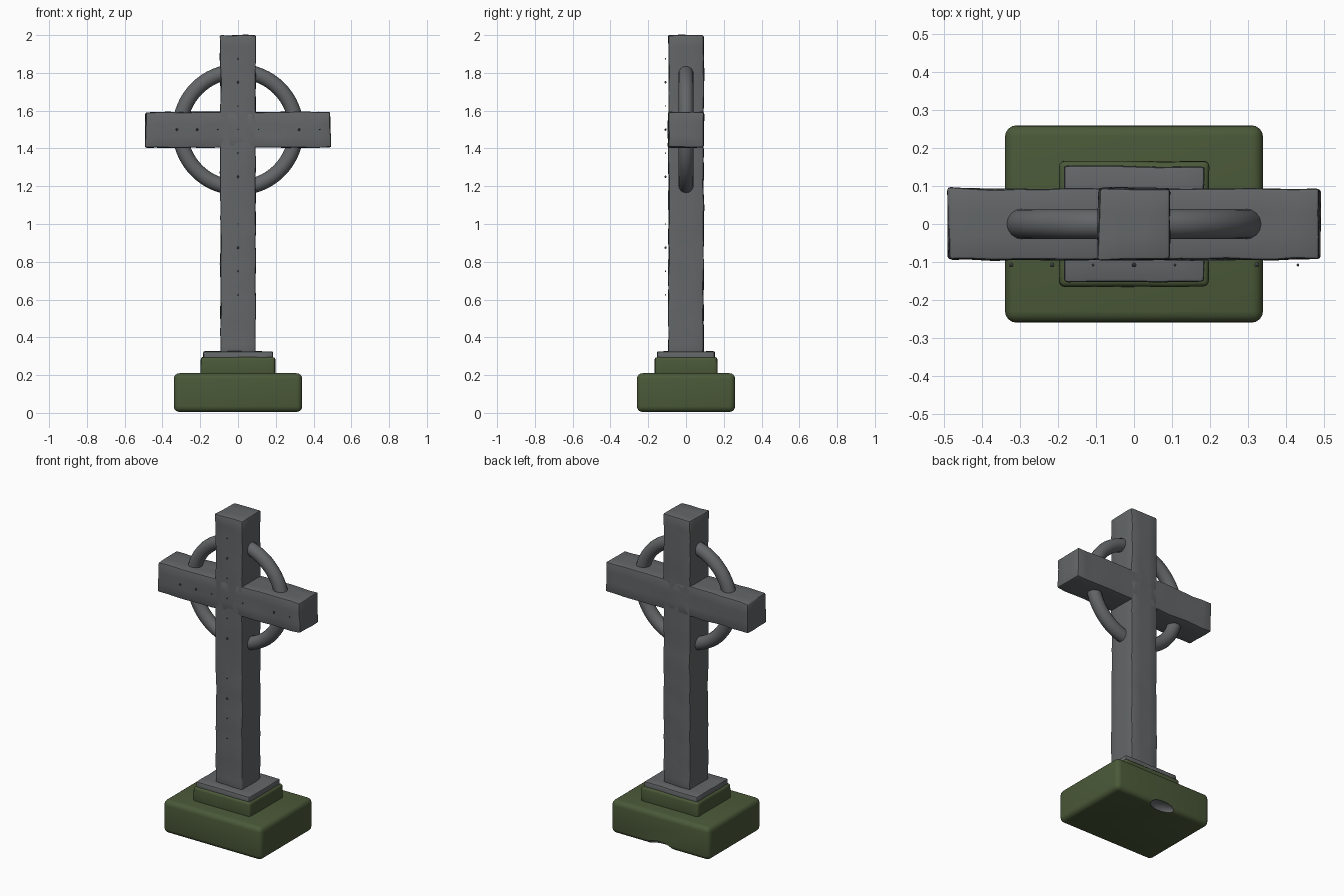
import bpy, bmesh, math
from mathutils import Vector, noise

if "Cube" in bpy.data.objects:
    bpy.data.objects.remove(bpy.data.objects["Cube"])


def material(name, rgb):
    m = bpy.data.materials.new(name)
    m.use_nodes = True
    m.diffuse_color = (*rgb, 1)
    bsdf = m.node_tree.nodes["Principled BSDF"]
    bsdf.inputs["Base Color"].default_value = (*rgb, 1)
    bsdf.inputs["Roughness"].default_value = 0.9
    return m


stone = material("weathered grey stone", (0.125, 0.133, 0.138))
moss = material("mossy green", (0.070, 0.100, 0.040))


def finish(bm, name, mat):
    mesh = bpy.data.meshes.new(name)
    bm.to_mesh(mesh)
    bm.free()
    mesh.materials.append(mat)
    ob = bpy.data.objects.new(name, mesh)
    bpy.context.collection.objects.link(ob)
    bpy.ops.object.select_all(action="DESELECT")
    ob.select_set(True)
    bpy.context.view_layer.objects.active = ob
    bpy.ops.object.shade_smooth_by_angle(angle=math.radians(40))
    return ob


def block(name, mat, size, z0, z1, bevel, segments=2, wobble=0.0, step=0.06):
    """Rounded block, sliced into cells and roughened by noise."""
    bm = bmesh.new()
    bmesh.ops.create_cube(bm, size=1)
    dims = Vector((size[0], size[1], z1 - z0))
    for v in bm.verts:
        v.co = v.co * dims
        v.co.z += (z0 + z1) / 2
    bmesh.ops.bevel(bm, geom=bm.edges[:], offset=bevel, segments=segments,
                    profile=0.5, affect="EDGES")
    if wobble:
        for axis in range(3):
            normal = Vector([float(i == axis) for i in range(3)])
            middle = (z0 + z1) / 2 if axis == 2 else 0
            count = max(2, round(dims[axis] / step))
            for k in range(1, count):
                at = normal * (middle + dims[axis] * (k / count - 0.5))
                bmesh.ops.bisect_plane(bm, geom=bm.verts[:] + bm.edges[:] + bm.faces[:],
                                       plane_co=at, plane_no=normal)
        for v in bm.verts:
            v.co += noise.noise_vector(v.co * 9) * wobble
    return finish(bm, name, mat)


# Stepped base
plinth = block("plinth", moss, (0.68, 0.52), 0.005, 0.21, 0.03, 4)
block("upper_step", moss, (0.395, 0.33), 0.19, 0.295, 0.014, 3, 0.003)
block("collar_slab", stone, (0.37, 0.305), 0.27, 0.325, 0.008, 2, 0.004)

# Worn hollow at the foot of the plinth's back
bm = bmesh.new()
bmesh.ops.create_uvsphere(bm, u_segments=24, v_segments=12, radius=1)
for v in bm.verts:
    v.co = v.co * Vector((0.085, 0.045, 0.035)) + Vector((0, 0.255, 0.005))
cutter = finish(bm, "hollow_cutter", stone)
cutter.hide_render = True
cutter.hide_viewport = True
hollow = plinth.modifiers.new("hollow", "BOOLEAN")
hollow.object = cutter
hollow.operation = "DIFFERENCE"
hollow.solver = "EXACT"
hollow.material_mode = "TRANSFER"

# Cross
block("shaft", stone, (0.186, 0.186), 0.3, 2.0, 0.008, 2, 0.006)
arm = block("cross_arm", stone, (0.98, 0.186), 1.405, 1.592, 0.008, 2, 0.006)

# Ring behind the crossing
bpy.ops.mesh.primitive_torus_add(major_radius=0.308, minor_radius=0.04,
                                 major_segments=64, minor_segments=16,
                                 location=(0, 0, 1.5), rotation=(math.pi / 2, 0, 0))
ring = bpy.context.object
ring.name = "ring"
ring.data.materials.append(stone)
bpy.ops.object.shade_smooth()

# Small studs along the front of the arm and the shaft
spots = [(x * 0.108, 1.5) for x in (-3, -2, -1, 0, 1, 3, 4)]
spots += [(0, 1.5 + k * 0.125) for k in (3, 2, 1, -1, -2, -4, -5, -6, -7)]
big = (0, 1, 5, 8, 11, 13)
bm = bmesh.new()
for i, (x, z) in enumerate(spots):
    ball = bmesh.ops.create_icosphere(bm, subdivisions=1, radius=0.007 if i in big else 0.004)
    bmesh.ops.translate(bm, verts=ball["verts"], vec=(x, -0.108, z))
finish(bm, "front_studs", stone)
